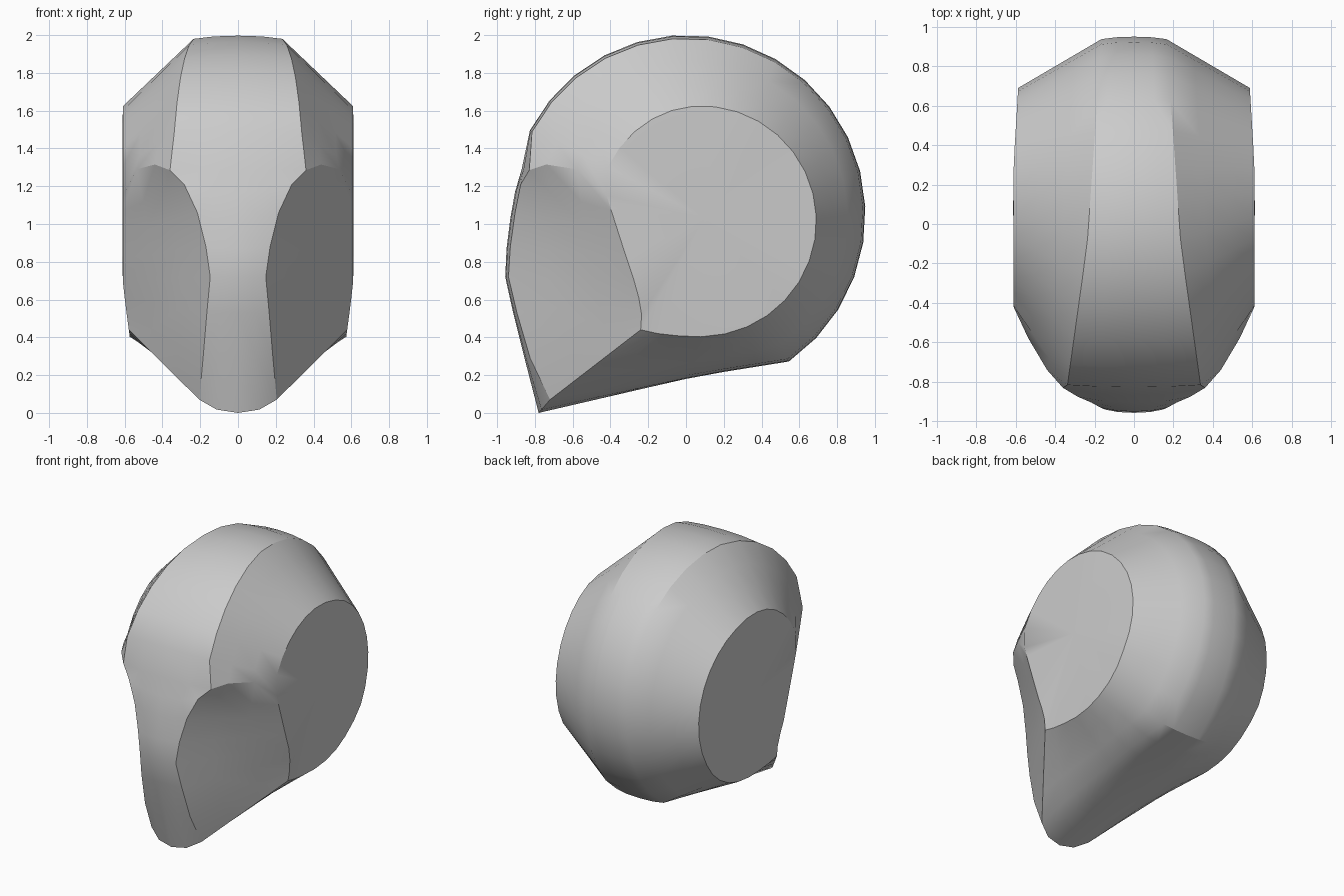
import bpy, bmesh, math
from mathutils import Vector as V

if "Cube" in bpy.data.objects:
    bpy.data.objects.remove(bpy.data.objects["Cube"])


def spoke(p, c, d, mids=None):
    """One strip of points from the centre line, over the crest, to the side disc."""
    p, c, d = V(p), V(c), V(d)
    h = p.lerp(c, 0.25)
    h.x = c.x * 0.55
    mids = [V(m) for m in mids] if mids else [c.lerp(d, t) for t in (0.33, 0.67)]
    return [p, h, c, *mids, d]


def side_x(y, z):
    """Half width of the flat side plane, tapering low and at the back."""
    return 0.61 - 0.14 * max(0, 0.7 - z) ** 1.1 - 0.06 * max(0, y - 0.3)


def disc(y, z):
    return (side_x(y, z), y, z)


spokes = []

# Cranium: from under the back of the skull, over the top, to the forehead
n = 21
for i in range(n):
    a = math.radians(-78 + (152 + 78) * i / (n - 1))
    ca, sa = math.cos(a), math.sin(a)
    y, z = 0.95 * ca, 1.05 + 0.95 * sa
    if ca < 0:
        y *= 0.985
    z = max(z, 0.185 + 0.16 * y)
    cy, cz = y * 0.987, 1.05 + (z - 1.05) * 0.982
    cx = 0.23 - 0.07 * cy + 0.07 * max(0, -cy - 0.1)
    ry = 0.61 if ca > 0 else 0.56
    spokes.append(spoke((0, y, z), (cx, cy, cz),
                        disc(0.08 + ry * ca, 1.015 + 0.61 * sa)))

# Brow: upper border of the cheek plane
spokes.append(spoke((0, -0.87, 1.29), (0.36, -0.83, 1.285), disc(-0.42, 1.15),
                    [(0.44, -0.74, 1.315), (0.535, -0.58, 1.29)]))

# Face strip and cheek planes
for p, c, d in [
    ((-0.905, 1.17), (0.285, -0.875, 1.21), (-0.395, 1.07)),
    ((-0.93, 1.03), (0.215, -0.905, 1.06), (-0.36, 0.96)),
    ((-0.95, 0.87), (0.17, -0.93, 0.88), (-0.315, 0.82)),
    ((-0.957, 0.72), (0.147, -0.94, 0.72), (-0.275, 0.70)),
    ((-0.915, 0.53), (0.165, -0.895, 0.53), (-0.25, 0.61)),
    ((-0.855, 0.29), (0.185, -0.825, 0.29), (-0.235, 0.52)),
]:
    spokes.append(spoke((0, *p), c, disc(*d)))

# Jaw edge and underside
spokes.append(spoke((0, -0.78, 0.0), (0.205, -0.72, 0.07), disc(-0.24, 0.44)))
for p, c, d in [
    ((-0.5, 0.065), (0.22, -0.46, 0.12), (-0.15, 0.42)),
    ((-0.22, 0.13), (0.22, -0.19, 0.165), (-0.04, 0.408)),
    ((0.0, 0.18), (0.21, 0.01, 0.20), (0.08, 0.403)),
]:
    spokes.append(spoke((0, *p), c, disc(*d)))

# Skin the spokes into half a head and cap the side disc
bm = bmesh.new()
grid = [[bm.verts.new(v) for v in s] for s in spokes]
hub = bm.verts.new((0.612, 0.1, 1.03))
for a, b in zip(grid, grid[1:] + grid[:1]):
    for k in range(len(a) - 1):
        bm.faces.new((a[k], b[k], b[k + 1], a[k + 1]))
    bm.faces.new((a[-1], b[-1], hub))
bmesh.ops.recalc_face_normals(bm, faces=bm.faces)
if sum((f.normal.dot(f.calc_center_median() - V((0, 0, 1))) for f in bm.faces)) < 0:
    bmesh.ops.reverse_faces(bm, faces=bm.faces)
mesh = bpy.data.meshes.new("head_blockout")
bm.to_mesh(mesh)
bm.free()

head = bpy.data.objects.new("head_blockout", mesh)
bpy.context.collection.objects.link(head)
bpy.context.view_layer.objects.active = head
head.select_set(True)

# Mirror to the other side, then smooth while keeping the plane edges crisp
mirror = head.modifiers.new("mirror", 'MIRROR')
mirror.use_clip = True
mirror.merge_threshold = 0.001
bpy.ops.object.modifier_apply(modifier=mirror.name)
bpy.ops.object.shade_smooth_by_angle(angle=math.radians(28))
